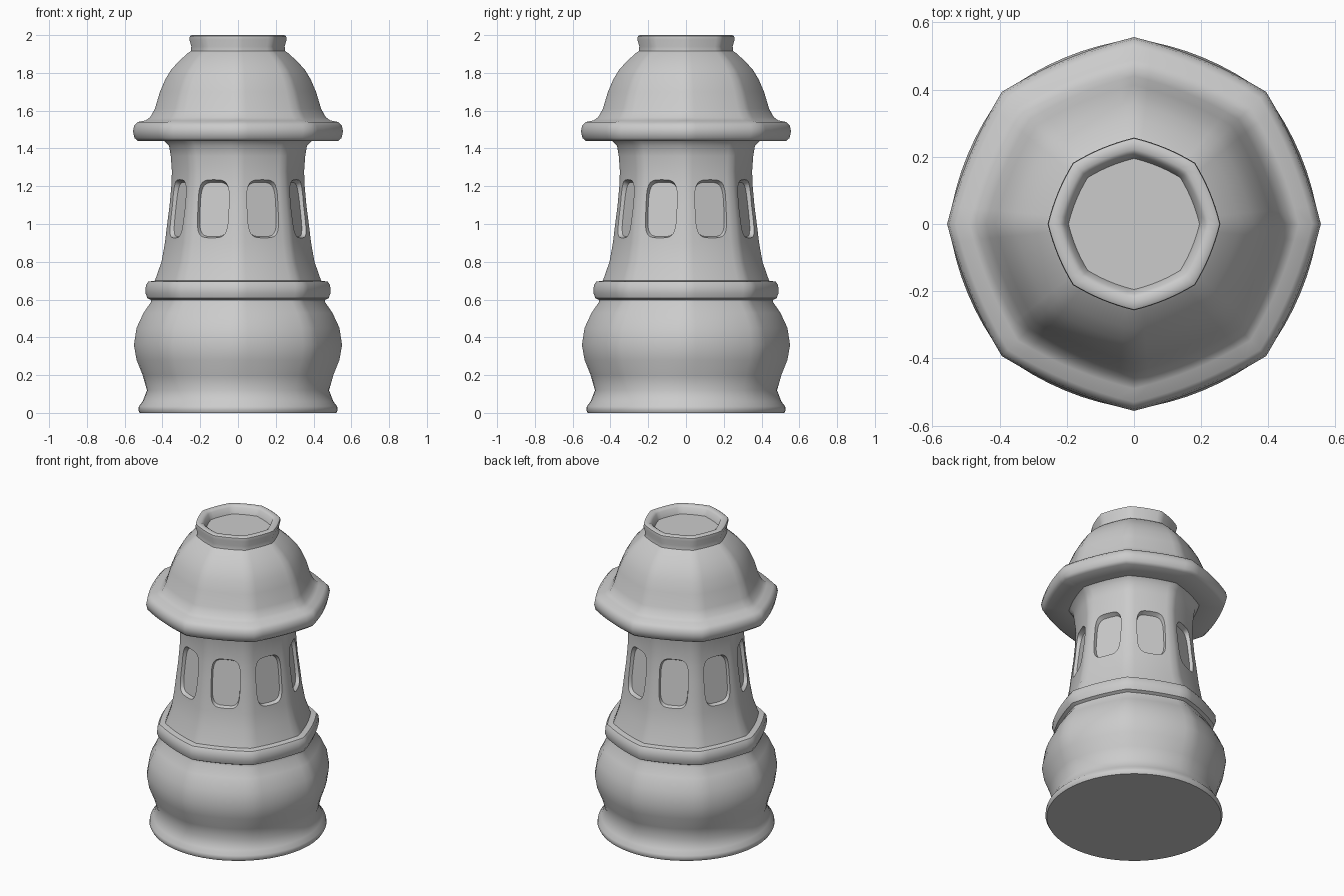
import bpy, bmesh
from math import sin, cos, pi, radians, copysign
from mathutils import Matrix, Vector

if "Cube" in bpy.data.objects:
    bpy.data.objects.remove(bpy.data.objects["Cube"])

SEG = 64
# profile rows: (corner radius, z, how octagonal: 0 round .. 1 flat faces)
BASE = [(0.52, 0, 0), (0.528, 0.015, 0), (0.525, 0.035, 0), (0.505, 0.06, 0.05), (0.482, 0.12, 0.1),
        (0.505, 0.2, 0.2), (0.537, 0.28, 0.3), (0.551, 0.36, 0.35), (0.537, 0.45, 0.4),
        (0.50, 0.53, 0.5), (0.462, 0.585, 0.6)]
COLLAR = [(0.46, 0.598, 0.6), (0.48, 0.608, 0.6), (0.49, 0.635, 0.6), (0.488, 0.675, 0.6),
          (0.475, 0.695, 0.6)]
NECK = [(0.44, 0.70, 0.6), (0.405, 0.8, 0.6), (0.387, 0.9, 0.7), (0.375, 1.0, 0.7), (0.362, 1.1, 0.7),
        (0.353, 1.2, 0.7), (0.35, 1.28, 0.7), (0.356, 1.36, 0.65), (0.365, 1.415, 0.6), (0.39, 1.44, 0.6)]
ROOF = [(0.53, 1.44, 0.6), (0.548, 1.455, 0.6), (0.556, 1.49, 0.6), (0.55, 1.52, 0.6), (0.53, 1.54, 0.6),
        (0.49, 1.548, 0.6), (0.465, 1.565, 0.6), (0.44, 1.61, 0.6), (0.413, 1.7, 0.6), (0.385, 1.765, 0.6),
        (0.355, 1.815, 0.6), (0.315, 1.86, 0.6), (0.265, 1.905, 0.6)]
RIM = [(0.25, 1.915, 0.6), (0.247, 1.94, 0.6), (0.257, 1.975, 0.6), (0.255, 1.995, 0.6), (0.246, 2.0, 0.6),
       (0.222, 2.0, 0.6), (0.208, 1.99, 0.6), (0.195, 1.95, 0.6)]


def finish(bm, name):
    bmesh.ops.recalc_face_normals(bm, faces=bm.faces)
    me = bpy.data.meshes.new(name)
    bm.to_mesh(me)
    bm.free()
    ob = bpy.data.objects.new(name, me)
    bpy.context.collection.objects.link(ob)
    return ob


def skin(bm, rings):
    """Bridge equal-length rings of points and cap both ends."""
    vs = [[bm.verts.new(p) for p in ring] for ring in rings]
    n = len(vs[0])
    for a, b in zip(vs, vs[1:]):
        for i in range(n):
            bm.faces.new((a[i], a[(i + 1) % n], b[(i + 1) % n], b[i]))
    bm.faces.new(vs[0][::-1])
    bm.faces.new(vs[-1])


def soft_octagon(r, z, k):
    pts = []
    for i in range(SEG):
        a = 2 * pi * i / SEG
        off = (a % (pi / 4)) - pi / 8
        rr = r * (1 - k + k * cos(pi / 8) / cos(off))
        pts.append((rr * cos(a), rr * sin(a), z))
    return pts


# turned body: base, collar, neck, roof and hollow rim
bm = bmesh.new()
skin(bm, [soft_octagon(*p) for p in BASE + COLLAR + NECK + ROOF + RIM])
tower = finish(bm, "tower_body")

# window recess cutters, one on each of the eight neck faces
bm = bmesh.new()
for k in range(8):
    m = (Matrix.Rotation(pi / 8 + k * pi / 4, 4, 'Z') @ Matrix.Translation((0, 0, 1.04))
         @ Matrix.Rotation(radians(-6.5), 4, 'Y'))
    rings = []
    for x, s in ((0.324, 0.93), (0.35, 1.0), (0.42, 1.12)):
        ring = []
        for i in range(32):
            t = 2 * pi * i / 32
            y = 0.09 * s * copysign(abs(cos(t)) ** 0.5, cos(t))
            z = 0.155 * s * copysign(abs(sin(t)) ** 0.5, sin(t))
            ring.append(m @ Vector((x, y, z)))
        rings.append(ring)
    skin(bm, rings)
cutter = finish(bm, "window_cutter")
cutter.hide_render = True

mod = tower.modifiers.new("windows", 'BOOLEAN')
mod.operation = 'DIFFERENCE'
mod.solver = 'EXACT'
mod.object = cutter
bpy.context.view_layer.objects.active = tower
tower.select_set(True)
bpy.ops.object.modifier_apply(modifier=mod.name)
bpy.data.objects.remove(cutter)

bpy.ops.object.shade_smooth_by_angle(angle=radians(42))
